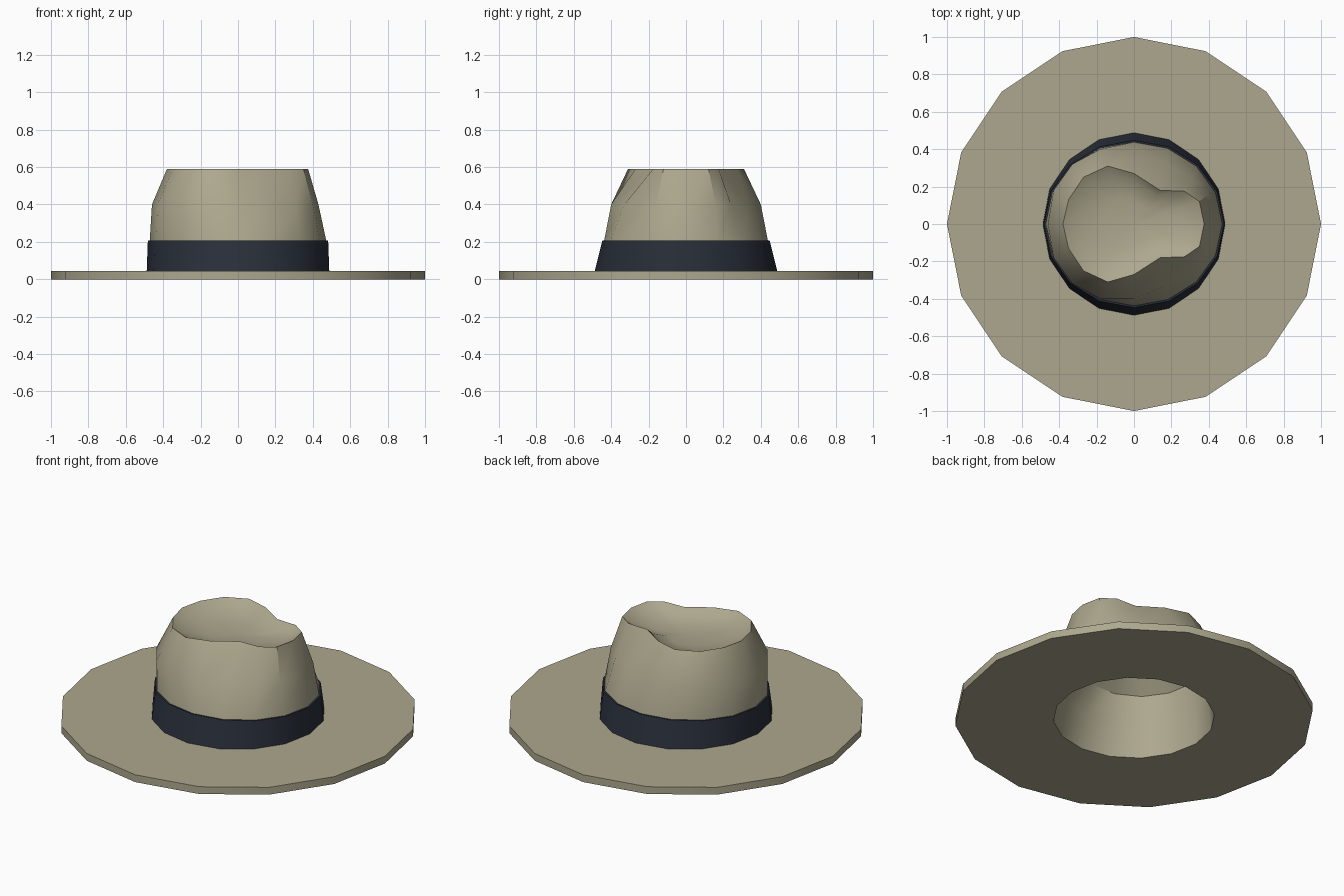
import bpy, bmesh, math

if "Cube" in bpy.data.objects:
    bpy.data.objects.remove(bpy.data.objects["Cube"])

SIDES = 16

def material(name, color):
    m = bpy.data.materials.new(name)
    m.diffuse_color = (*color, 1)
    m.use_nodes = True
    m.node_tree.nodes["Principled BSDF"].inputs["Base Color"].default_value = m.diffuse_color
    return m

felt = material("felt", (0.42, 0.39, 0.27))
navy = material("navy", (0.022, 0.028, 0.042))

def oval(rx, ry, z):
    return [(rx * math.cos(a), ry * math.sin(a), z)
            for a in (2 * math.pi * i / SIDES for i in range(SIDES))]

def mirrored(half, z):
    # nine points from +x round to -x, mirrored across y
    return [(x, y, z) for x, y in half] + [(x, -y, z) for x, y in half[-2:0:-1]]

def scaled(ring, s, z):
    return [(x * s, y * s, z) for x, y, _ in ring]

def loft(name, rings, mat, caps=False, loop=False):
    bm = bmesh.new()
    vs = [[bm.verts.new(p) for p in r] for r in rings]
    pairs = list(zip(vs, vs[1:])) + ([(vs[-1], vs[0])] if loop else [])
    for a, b in pairs:
        for i in range(SIDES):
            j = (i + 1) % SIDES
            bm.faces.new((a[i], a[j], b[j], b[i]))
    if caps:
        for r in (vs[0], vs[-1]):
            n = len(r)
            c = bm.verts.new((sum(v.co.x for v in r) / n, 0, r[0].co.z))
            for i in range(n):
                bm.faces.new((r[i], r[(i + 1) % n], c))
    bmesh.ops.recalc_face_normals(bm, faces=bm.faces)
    me = bpy.data.meshes.new(name)
    bm.to_mesh(me)
    bm.free()
    ob = bpy.data.objects.new(name, me)
    bpy.context.collection.objects.link(ob)
    me.materials.append(mat)
    bpy.ops.object.select_all(action='DESELECT')
    ob.select_set(True)
    bpy.context.view_layer.objects.active = ob
    bpy.ops.object.shade_smooth_by_angle(angle=math.radians(35))
    return ob

# Pinched crown outlines
shoulder = mirrored([(.43, 0), (.40, .16), (.31, .24), (.17, .33), (0, .40),
                     (-.18, .40), (-.33, .32), (-.43, .18), (-.46, 0)], .40)
rim = mirrored([(.375, 0), (.35, .12), (.27, .175), (.14, .18), (0, .27),
                (-.14, .31), (-.27, .25), (-.35, .13), (-.38, 0)], .59)

# Flat brim with head opening
loft("brim", [oval(1, 1, 0), oval(1, 1, .045), oval(.48, .48, .045),
              oval(.45, .45, 0)], felt, loop=True)

# Hollow crown, from inner ceiling out to the dented top
loft("crown", [scaled(rim, .85, .49), scaled(shoulder, .92, .38),
               oval(.445, .41, .2), oval(.45, .45, 0), oval(.48, .48, .04),
               oval(.472, .438, .205), shoulder, rim,
               scaled(rim, .85, .56), scaled(rim, .45, .53)], felt, caps=True)

# Ribbon band
loft("hat_band", [oval(.465, .465, .045), oval(.488, .488, .045),
                  oval(.482, .447, .207), oval(.465, .43, .207)], navy, loop=True)
